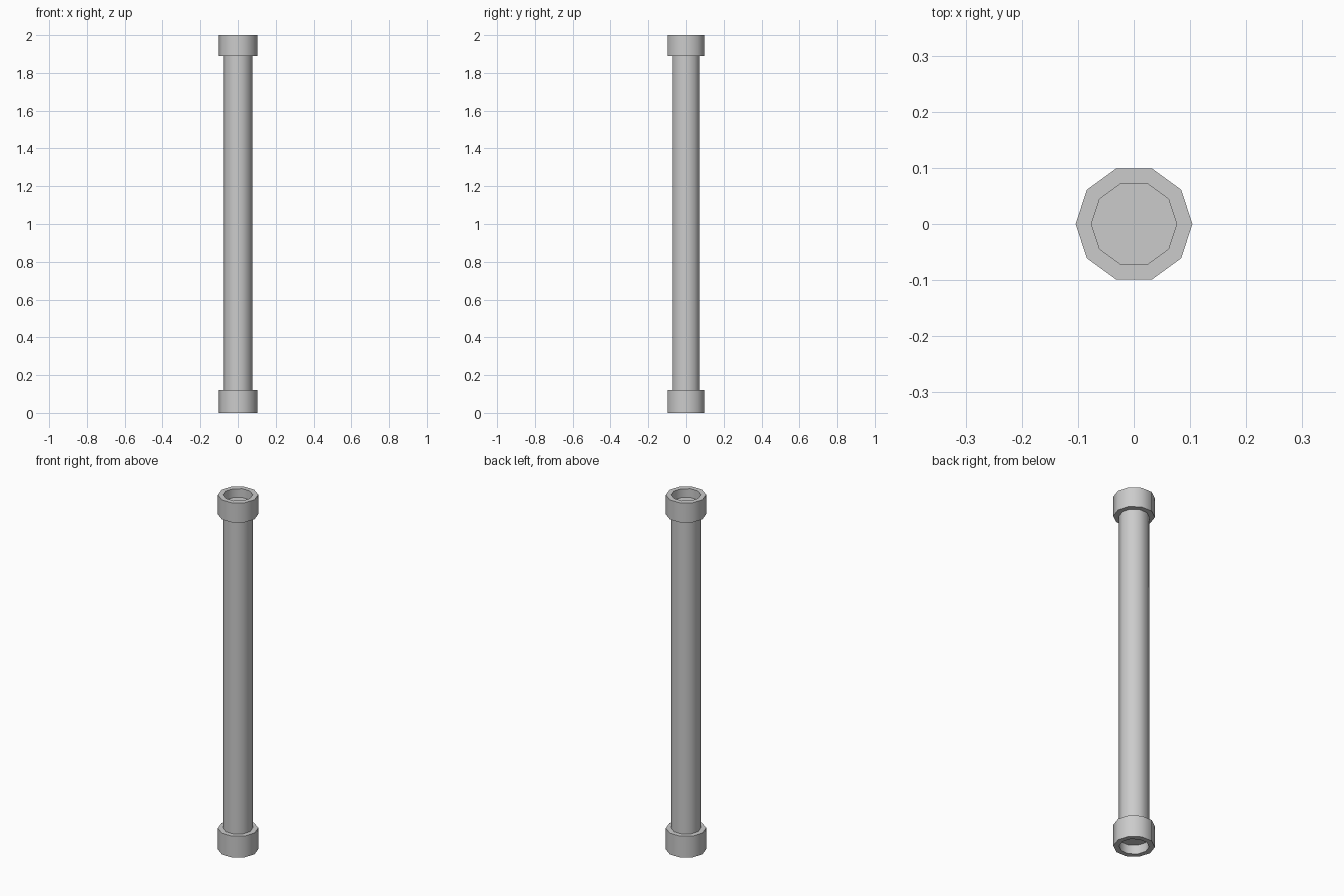
import bpy, bmesh, math

if "Cube" in bpy.data.objects:
    bpy.data.objects.remove(bpy.data.objects["Cube"])

SIDES = 10

def lathe(name, profile):
    """Revolve (radius, z) points around z; radius 0 closes an end with a flat cap."""
    bm = bmesh.new()
    verts = [bm.verts.new((r, 0, z)) for r, z in profile]
    edges = [bm.edges.new(pair) for pair in zip(verts, verts[1:])]
    bmesh.ops.spin(bm, geom=verts + edges, cent=(0, 0, 0), axis=(0, 0, 1),
                   angle=math.tau, steps=SIDES)
    bmesh.ops.remove_doubles(bm, verts=bm.verts, dist=1e-5)
    bmesh.ops.recalc_face_normals(bm, faces=bm.faces)
    mesh = bpy.data.meshes.new(name)
    bm.to_mesh(mesh)
    bm.free()
    obj = bpy.data.objects.new(name, mesh)
    bpy.context.collection.objects.link(obj)
    bpy.ops.object.select_all(action='DESELECT')
    obj.select_set(True)
    bpy.context.view_layer.objects.active = obj
    bpy.ops.object.shade_smooth_by_angle(angle=math.radians(45))
    return obj

R_PIPE, R_COLLAR, RECESS = 0.076, 0.104, 0.05

# One continuous skin: recessed ends, thick collars and the pipe between them
lathe("pipe_with_collars", [
    (0, RECESS), (R_PIPE, RECESS), (R_PIPE, 0), (R_COLLAR, 0),
    (R_COLLAR, 0.12), (R_PIPE, 0.12),
    (R_PIPE, 1.89), (R_COLLAR, 1.89),
    (R_COLLAR, 2), (R_PIPE, 2), (R_PIPE, 2 - RECESS), (0, 2 - RECESS),
])
